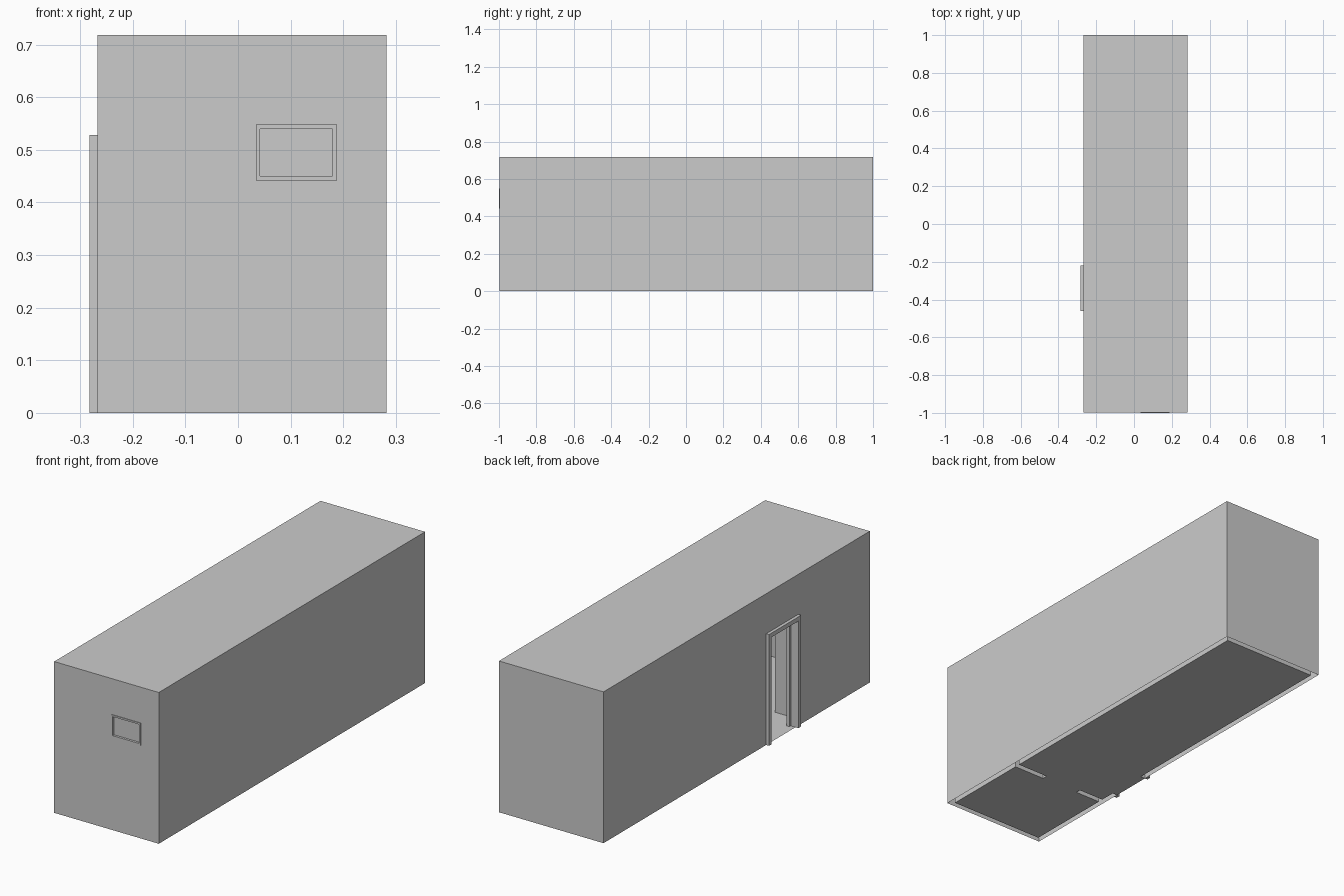
import bpy, bmesh

if "Cube" in bpy.data.objects:
    bpy.data.objects.remove(bpy.data.objects["Cube"])

X0, X1, Y0, Y1, H = -0.267, 0.282, -0.997, 1.0, 0.718
T = 0.025                       # wall thickness
P0, P1 = -0.54, -0.515          # partition faces
DOOR = (-0.44, -0.24, 0.508)    # entrance: y from, y to, height
PASS = (-0.108, 0.092, 0.508)   # partition doorway: x from, x to, height


def add_boxes(name, boxes):
    """One object from (x0, x1, y0, y1, z0, z1) boxes."""
    bm = bmesh.new()
    for x0, x1, y0, y1, z0, z1 in boxes:
        for v in bmesh.ops.create_cube(bm, size=1)["verts"]:
            v.co = ((x0 + x1) / 2 + v.co.x * (x1 - x0),
                    (y0 + y1) / 2 + v.co.y * (y1 - y0),
                    (z0 + z1) / 2 + v.co.z * (z1 - z0))
    me = bpy.data.meshes.new(name)
    bm.to_mesh(me)
    bm.free()
    ob = bpy.data.objects.new(name, me)
    bpy.context.collection.objects.link(ob)
    return ob


def frame(name, axis, d0, d1, a0, a1, z0, z1, w, sill=False):
    """Frame bars of width w around an opening; axis is the depth direction."""
    bars = [(a0 - w, a0, z0 - w * sill, z1 + w), (a1, a1 + w, z0 - w * sill, z1 + w),
            (a0, a1, z1, z1 + w)]
    if sill:
        bars.append((a0, a1, z0 - w, z0))
    boxes = [(d0, d1, a, b, c, d) if axis == "x" else (a, b, d0, d1, c, d)
             for a, b, c, d in bars]
    return add_boxes(name, boxes)


# Walls and roof: a block with the rooms and openings cut out
walls = add_boxes("walls", [(X0, X1, Y0, Y1, 0, H)])
cuts = {
    "front_room": (X0 + T, X1 - T, Y0 + T, P0, -0.1, H - T),
    "rear_room": (X0 + T, X1 - T, P1, Y1 - T, -0.1, H - T),
    "entrance": (X0 - 0.1, X0 + T + 0.05, DOOR[0], DOOR[1], -0.05, DOOR[2]),
    "passage": (PASS[0], PASS[1], P0 - 0.05, P1 + 0.05, -0.05, PASS[2]),
    "window": (0.042, 0.180, Y0 - 0.1, Y0 + T + 0.05, 0.450, 0.540),
}
cutters = []
for name, box in cuts.items():
    c = add_boxes(name + "_cutter", [box])
    c.hide_render = True
    m = walls.modifiers.new(name, "BOOLEAN")
    m.operation, m.solver, m.object = "DIFFERENCE", "EXACT", c
    cutters.append(c)
bpy.context.view_layer.update()
done = bpy.data.meshes.new_from_object(
    walls.evaluated_get(bpy.context.evaluated_depsgraph_get()))
walls.modifiers.clear()
walls.data = done
for c in cutters:
    bpy.data.objects.remove(c)

# The wall cavities are open underneath
bm = bmesh.new()
bm.from_mesh(walls.data)
low = [f for f in bm.faces if all(abs(v.co.z) < 1e-4 for v in f.verts)]
bmesh.ops.delete(bm, geom=low, context="FACES")
bm.to_mesh(walls.data)
bm.free()

# Floor: both rooms and the two thresholds
bm = bmesh.new()
for x0, x1, y0, y1 in [(X0 + T, X1 - T, Y0 + T, P0), (X0 + T, X1 - T, P1, Y1 - T),
                       (X0, X0 + T, DOOR[0], DOOR[1]), (PASS[0], PASS[1], P0, P1)]:
    bm.faces.new([bm.verts.new((x, y, 0)) for x, y in
                  ((x0, y0), (x1, y0), (x1, y1), (x0, y1))])
me = bpy.data.meshes.new("floor")
bm.to_mesh(me)
bm.free()
bpy.context.collection.objects.link(bpy.data.objects.new("floor", me))

# Entrance trim outside and inside, with a door stop in the reveal
D = 0.015
frame("entrance_trim_outer", "x", X0 - D, X0, DOOR[0], DOOR[1], 0, DOOR[2], 0.02)
frame("entrance_trim_inner", "x", X0 + T, X0 + T + D, DOOR[0], DOOR[1], 0, DOOR[2], 0.02)
frame("entrance_stop", "x", X0 + T, X0 + T + D, DOOR[0] + 0.01, DOOR[1] - 0.01,
      0, DOOR[2] - 0.01, 0.01)

# Window frame and recessed pane
frame("window_frame", "y", -1.0, Y0, 0.042, 0.180, 0.450, 0.540, 0.008, sill=True)
add_boxes("window_pane", [(0.042, 0.180, Y0 + 0.008, Y0 + 0.012, 0.450, 0.540)])
